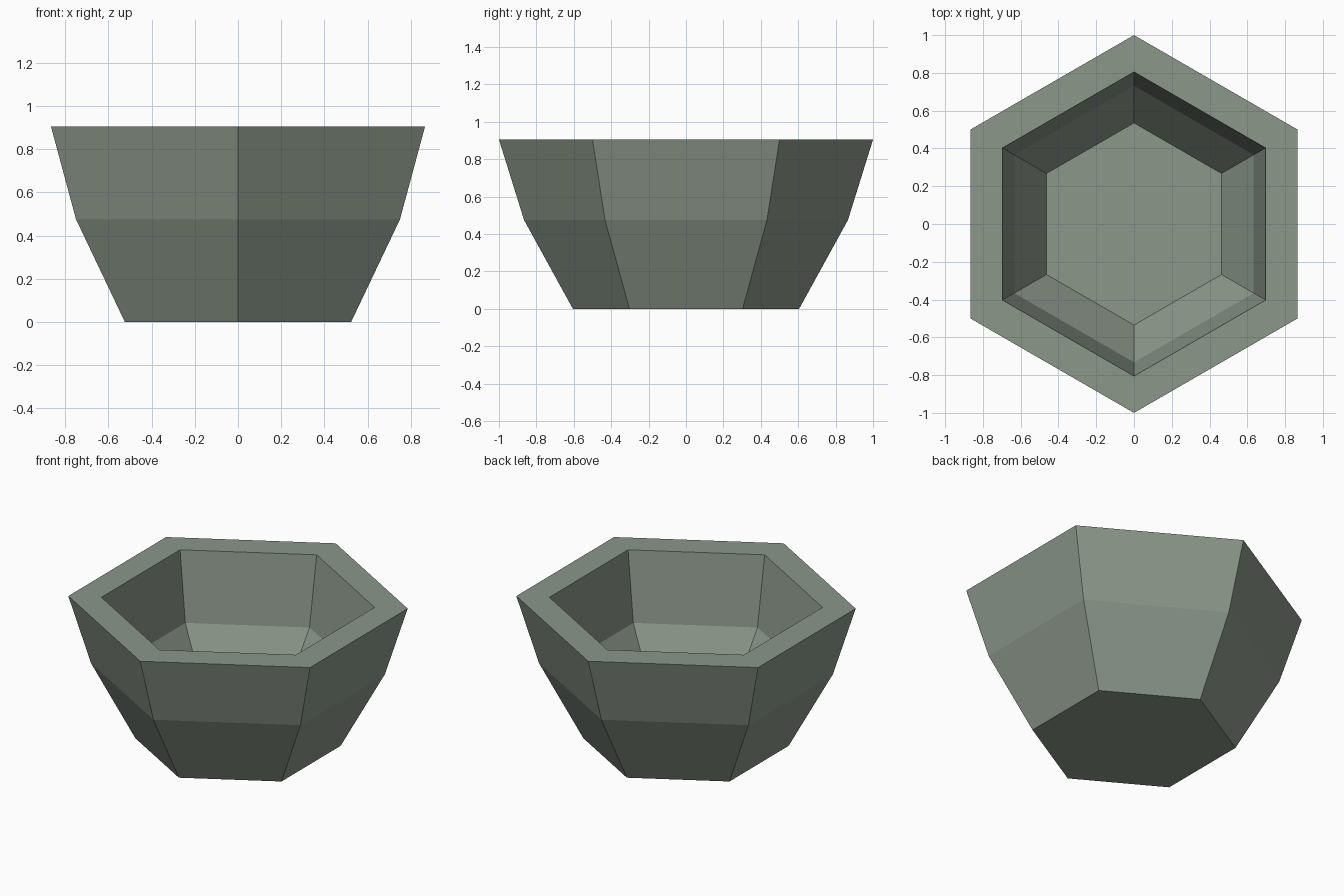
import bpy, bmesh, math

if "Cube" in bpy.data.objects:
    bpy.data.objects.remove(bpy.data.objects["Cube"])

SIDES = 6
# closed wall profile (radius, height): outside from base to rim, then inside down to floor
PROFILE = [(0.605, 0.0), (0.866, 0.475), (1.0, 0.905),
           (0.805, 0.905), (0.732, 0.462), (0.535, 0.19)]

stone = bpy.data.materials.new("grey green stone")
stone.diffuse_color = (0.26, 0.31, 0.255, 1)
stone.use_nodes = True
stone.node_tree.nodes["Principled BSDF"].inputs["Base Color"].default_value = stone.diffuse_color

# hexagonal bowl with corners on the y axis
bm = bmesh.new()
rings = []
for r, z in PROFILE:
    angles = [math.pi / 2 + i * math.tau / SIDES for i in range(SIDES)]
    rings.append([bm.verts.new((r * math.cos(a), r * math.sin(a), z)) for a in angles])
for low, high in zip(rings, rings[1:]):
    for i in range(SIDES):
        j = (i + 1) % SIDES
        bm.faces.new((low[i], low[j], high[j], high[i]))

# underside and inner floor
bm.faces.new(rings[0][::-1])
bm.faces.new(rings[-1])
bmesh.ops.recalc_face_normals(bm, faces=bm.faces)

mesh = bpy.data.meshes.new("bowl")
bm.to_mesh(mesh)
bm.free()
mesh.materials.append(stone)
bowl = bpy.data.objects.new("bowl", mesh)
bpy.context.collection.objects.link(bowl)
